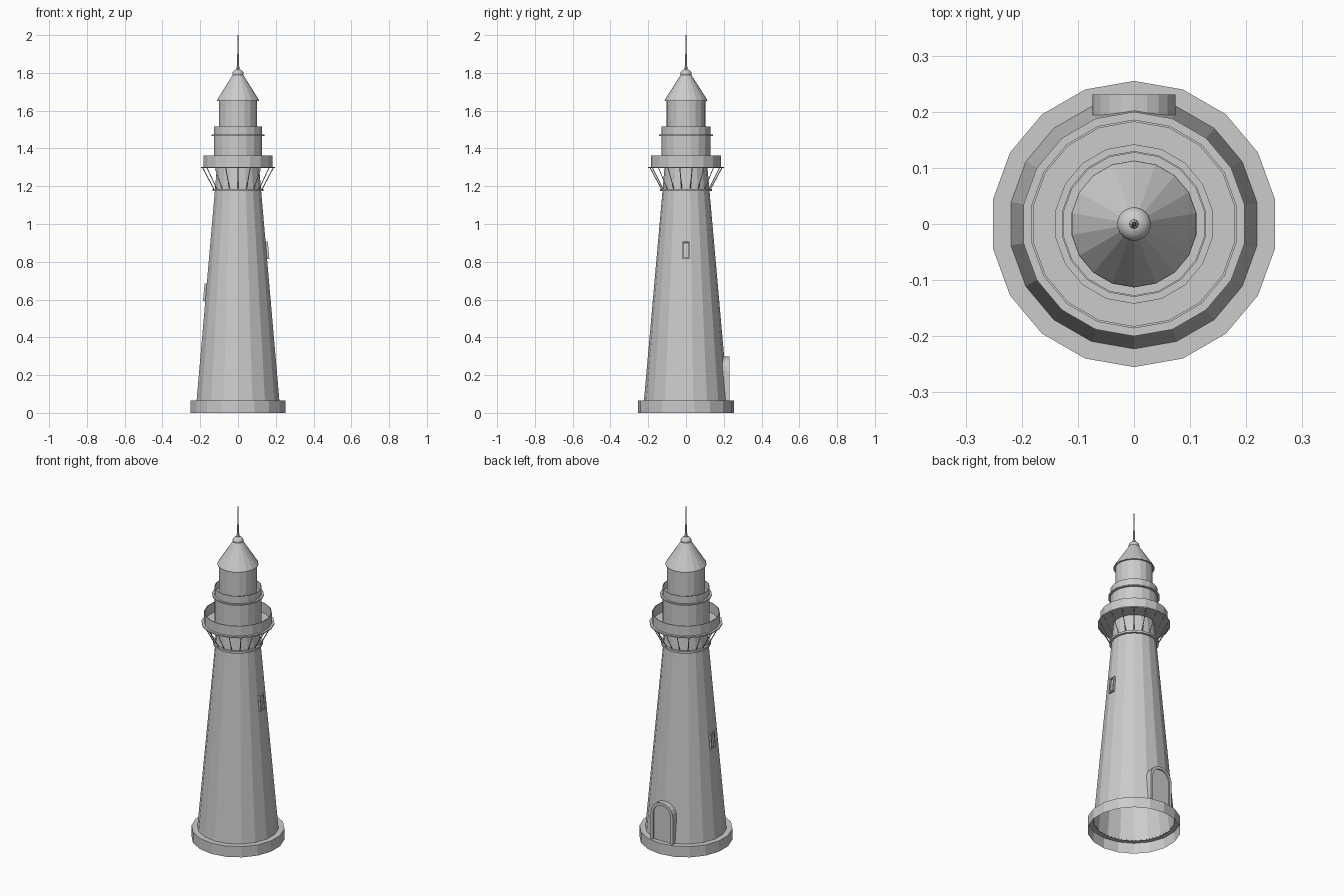
import bpy, bmesh, math
from mathutils import Vector, Matrix

if "Cube" in bpy.data.objects:
    bpy.data.objects.remove(bpy.data.objects["Cube"])

SIDES = 18  # first corner points at +y


def finish(name, bm, smooth=False):
    bmesh.ops.remove_doubles(bm, verts=bm.verts, dist=1e-5)
    bmesh.ops.recalc_face_normals(bm, faces=bm.faces)
    for f in bm.faces:
        f.smooth = smooth
    me = bpy.data.meshes.new(name)
    bm.to_mesh(me)
    bm.free()
    ob = bpy.data.objects.new(name, me)
    bpy.context.collection.objects.link(ob)
    return ob


def lathe(name, profile, sides=SIDES, smooth=False, closed=False):
    """Revolve (radius, z) points around the z axis."""
    bm = bmesh.new()
    start = Matrix.Rotation(math.pi / 2, 3, 'Z')
    vs = [bm.verts.new(start @ Vector((r, 0, z))) for r, z in profile]
    pairs = list(zip(vs, vs[1:])) + ([(vs[-1], vs[0])] if closed else [])
    es = [bm.edges.new(p) for p in pairs]
    bmesh.ops.spin(bm, geom=vs + es, cent=(0, 0, 0), axis=(0, 0, 1),
                   angle=2 * math.pi, steps=sides, use_merge=True)
    return finish(name, bm, smooth)


def ring(name, r0, r1, z0, z1):
    return lathe(name, [(r0, z0), (r1, z0), (r1, z1), (r0, z1)], closed=True)


def add_box(bm, centre, size):
    bmesh.ops.create_cube(bm, size=1, matrix=Matrix.Translation(centre)
                          @ Matrix.Diagonal((*size, 1)))


# Base and tapered tower, open underneath
lathe("base", [(0.255, 0), (0.255, 0.065), (0.222, 0.065)])
lathe("tower", [(0.223, 0.06), (0.124, 1.18), (0.114, 1.298)])
ring("neck_band", 0.118, 0.137, 1.174, 1.186)

# Main gallery: floor, thin parapet
ring("gallery_floor", 0.10, 0.2, 1.296, 1.303)
ring("gallery_parapet", 0.182, 0.186, 1.30, 1.363)

# Thin struts carrying the gallery
bm = bmesh.new()
for i in range(SIDES):
    a = math.pi / 2 + i * 2 * math.pi / SIDES
    d = Vector((math.cos(a), math.sin(a), 0))
    p = d * 0.128 + Vector((0, 0, 1.182))
    q = d * 0.190 + Vector((0, 0, 1.298))
    m = Matrix.Translation((p + q) / 2) @ (q - p).to_track_quat('Z', 'Y').to_matrix().to_4x4()
    bmesh.ops.create_cone(bm, cap_ends=True, segments=4, radius1=0.0025,
                          radius2=0.0025, depth=(q - p).length, matrix=m)
finish("gallery_struts", bm)

# Watch room with upper gallery, lantern
lathe("watch_room", [(0.13, 1.30), (0.13, 1.47)])
ring("upper_gallery_floor", 0.09, 0.142, 1.466, 1.473)
ring("upper_parapet", 0.127, 0.13, 1.47, 1.517)
lathe("lantern", [(0.103, 1.47), (0.103, 1.66)])

# Roof, ball and spike
lathe("roof", [(0.10, 1.652), (0.113, 1.652), (0.112, 1.658), (0.028, 1.79)])
ball = [(0.03 * math.cos(t), 1.797 + 0.022 * math.sin(t))
        for t in [math.radians(-90 + 22.5 * k) for k in range(9)]]
lathe("roof_ball", ball, smooth=True)
lathe("spike", [(0.009, 1.81), (0.009, 1.83), (0.005, 1.838), (0.004, 1.90),
                (0.0025, 1.91), (0.0015, 2.0), (0, 2.0)], sides=8)


# Framed windows leaning with the wall
def window(name, side, z):
    bm = bmesh.new()
    w, h, t, depth = 0.038, 0.094, 0.007, 0.03
    for s in (-1, 1):
        add_box(bm, (0, s * (w - t) / 2, 0), (depth, t, h))
        add_box(bm, (0, 0, s * (h - t) / 2), (depth, w - 2 * t, t))
    add_box(bm, (-0.004, 0, 0), (depth - 0.008, w - 2 * t, h - 2 * t))
    wall = (0.223 - (z - 0.06) * 0.0884) * math.cos(math.pi / SIDES)
    m = (Matrix.Rotation(0 if side > 0 else math.pi, 4, 'Z')
         @ Matrix.Translation((wall - 0.003, 0, z))
         @ Matrix.Rotation(-math.atan(0.087), 4, 'Y'))
    bm.transform(m)
    finish(name, bm)


window("right_window", 1, 0.86)
window("left_window", -1, 0.637)


# Arched doorway at the back: frame and recessed leaf
def arch(hw, spring, bottom, n=10):
    pts = [(hw, bottom)]
    pts += [(hw * math.cos(math.pi * k / n), spring + hw * math.sin(math.pi * k / n))
            for k in range(n + 1)]
    return pts + [(-hw, bottom)]


def extrude(name, bm, y1):
    r = bmesh.ops.extrude_face_region(bm, geom=bm.faces[:])
    verts = [v for v in r["geom"] if isinstance(v, bmesh.types.BMVert)]
    for v in verts:
        v.co.y = y1
    return finish(name, bm)


bm = bmesh.new()
outer = [bm.verts.new((x, 0.19, z)) for x, z in arch(0.074, 0.224, 0.06)]
inner = [bm.verts.new((x, 0.19, z)) for x, z in arch(0.058, 0.224, 0.06)]
for k in range(len(outer) - 1):
    bm.faces.new((outer[k], outer[k + 1], inner[k + 1], inner[k]))
extrude("door_frame", bm, 0.231)

bm = bmesh.new()
bm.faces.new([bm.verts.new((x, 0.19, z)) for x, z in arch(0.059, 0.224, 0.06)])
extrude("door_leaf", bm, 0.224)
